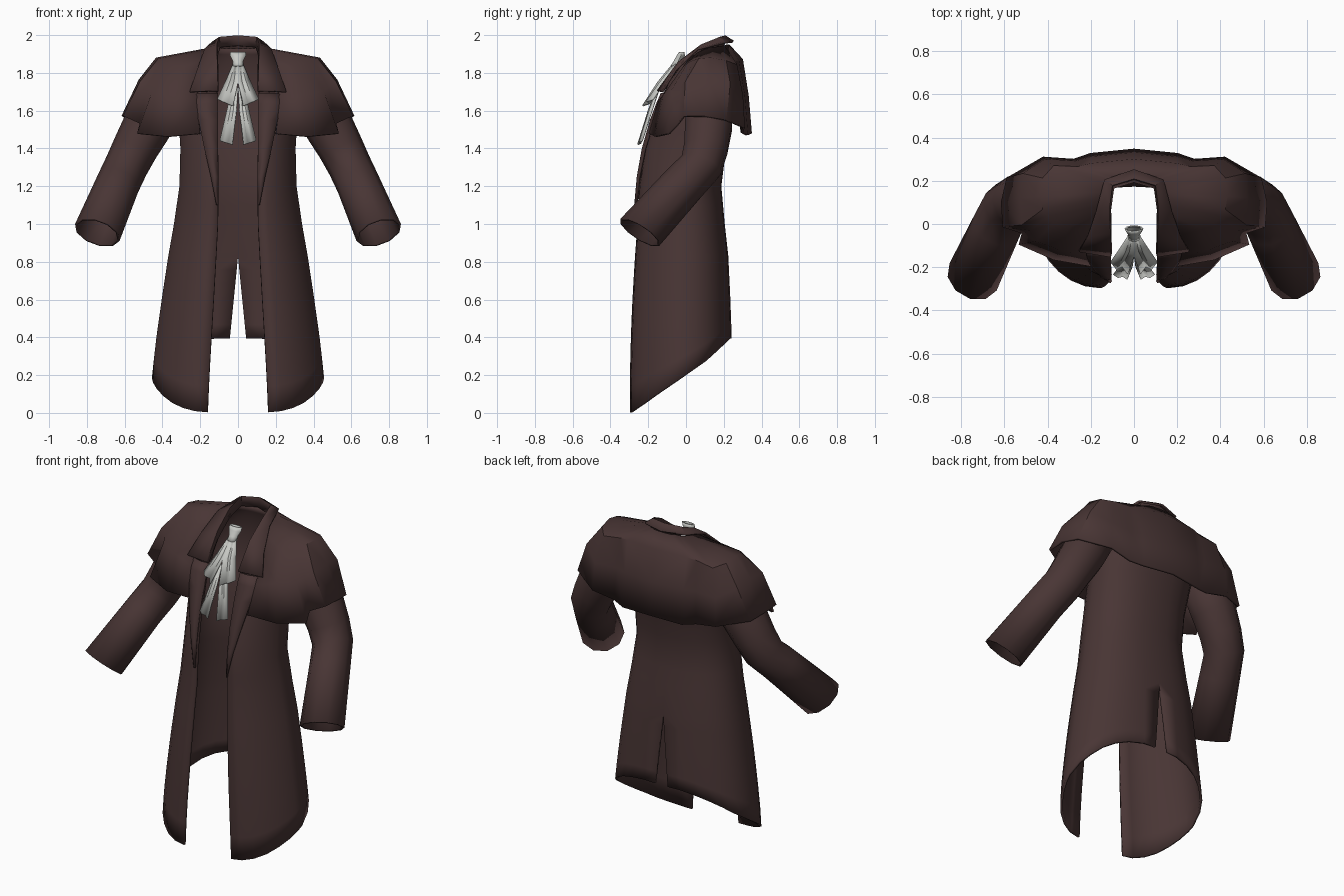
import bpy, bmesh, math
from mathutils import Vector

if "Cube" in bpy.data.objects:
    bpy.data.objects.remove(bpy.data.objects["Cube"])


def material(name, rgb):
    m = bpy.data.materials.new(name)
    m.diffuse_color = (*rgb, 1)
    m.use_nodes = True
    m.node_tree.nodes["Principled BSDF"].inputs["Base Color"].default_value = m.diffuse_color
    return m


COAT = material("dark_brown_cloth", (0.066, 0.036, 0.035))
CRAVAT = material("pale_grey_cloth", (0.57, 0.58, 0.55))


def lerp_table(table, t):
    """Interpolate rows of (key, values...) at key t."""
    if t <= table[0][0]:
        return table[0][1:]
    for a, b in zip(table, table[1:]):
        if t <= b[0]:
            f = (t - a[0]) / (b[0] - a[0])
            return [p + (q - p) * f for p, q in zip(a[1:], b[1:])]
    return table[-1][1:]


def sheet(name, rows, mat, thick=0.012, closed=False, mirror=True, ref=None, angle=40):
    """Cloth sheet from rows of points, mirrored in x and given a thickness."""
    bm = bmesh.new()
    grid = [[bm.verts.new(p) for p in r] for r in rows]
    n = len(rows[0])
    for a, b in zip(grid, grid[1:]):
        for i in range(n if closed else n - 1):
            j = (i + 1) % n
            bm.faces.new((a[i], a[j], b[j], b[i]))
    bm.normal_update()
    if ref is None:
        pts = [Vector(p) for r in rows for p in r]
        ref = sum(pts, Vector()) / len(pts)
    flux = sum(f.normal.dot(f.calc_center_median() - Vector(ref)) * f.calc_area()
               for f in bm.faces)
    if flux < 0:
        bmesh.ops.reverse_faces(bm, faces=bm.faces[:])
    me = bpy.data.meshes.new(name)
    bm.to_mesh(me)
    bm.free()
    me.materials.append(mat)
    ob = bpy.data.objects.new(name, me)
    bpy.context.collection.objects.link(ob)
    if mirror:
        m = ob.modifiers.new("mirror", 'MIRROR')
        m.merge_threshold = 0.002
    s = ob.modifiers.new("thickness", 'SOLIDIFY')
    s.thickness = thick
    s.offset = 0
    bpy.ops.object.select_all(action='DESELECT')
    ob.select_set(True)
    bpy.context.view_layer.objects.active = ob
    bpy.ops.object.shade_smooth_by_angle(angle=math.radians(angle))
    return ob


# Coat body sections: height, front edge x, front y, half width, back y
BODY = [
    (0.00, .160, -.290, .462, .240), (0.20, .152, -.290, .448, .240),
    (0.40, .140, -.285, .425, .235), (0.60, .128, -.277, .397, .228),
    (0.83, .115, -.263, .362, .217), (1.00, .106, -.250, .332, .198),
    (1.20, .104, -.243, .303, .180), (1.40, .106, -.210, .298, .205),
    (1.60, .110, -.155, .310, .250), (1.75, .110, -.085, .290, .250),
    (1.86, .110, -.005, .220, .230), (1.93, .105, .110, .120, .205)]
HEM = [(-.295, 0), (-.22, .05), (-.15, .10), (0, .20), (.10, .27), (.235, .395)]
SPLIT = 0.83
COLS = 14


def body_point(i, z):
    xf, yf, w, yb = lerp_table(BODY, z)
    cy = yf + (yb - yf) * 0.5
    half = COLS // 2
    if i <= half:                                   # front quarter
        a = i / half * math.pi / 2
        return xf + (w - xf) * math.sin(a), cy + (yf - cy) * max(math.cos(a), 0) ** 1.35, z
    a = (i - half) / half * math.pi / 2             # back quarter
    x = w * max(math.cos(a), 0) ** .85
    if i == COLS:
        x = max(0, SPLIT - z) * 0.10                # tail vent
    return x, cy + (yb - cy) * math.sin(a) ** .85, z


body_rows = []
for k in range(7):
    row = []
    for i in range(COLS + 1):
        hem = lerp_table(HEM, body_point(i, 0.2)[1])[0]
        row.append(body_point(i, hem + (SPLIT - hem) * k / 6))
    body_rows.append(row)
for z in (1.0, 1.1, 1.2, 1.3, 1.4, 1.5, 1.6, 1.68, 1.75, 1.81, 1.86, 1.90, 1.93):
    body_rows.append([body_point(i, z) for i in range(COLS + 1)])
sheet("coat_body", body_rows, COAT, 0.014, ref=(0, 0, 1))

# Shoulder cape: columns from front edge round to the back, each neck to hem
CAPE = [
    [(.12, .02, 1.87), (.20, -.04, 1.78), (.22, -.14, 1.65), (.20, -.19, 1.478)],
    [(.13, .06, 1.90), (.30, -.01, 1.83), (.34, -.115, 1.68), (.37, -.16, 1.462)],
    [(.13, .09, 1.915), (.37, .01, 1.845), (.45, -.075, 1.70), (.53, -.09, 1.478)],
    [(.13, .11, 1.92), (.40, .04, 1.86), (.475, -.025, 1.72), (.515, -.04, 1.53)],
    [(.13, .13, 1.925), (.42, .07, 1.87), (.515, .00, 1.75), (.603, -.01, 1.57)],
    [(.13, .15, 1.93), (.43, .13, 1.875), (.52, .12, 1.76), (.61, .10, 1.57)],
    [(.12, .18, 1.935), (.42, .21, 1.86), (.51, .23, 1.74), (.585, .21, 1.55)],
    [(.10, .20, 1.94), (.37, .265, 1.84), (.41, .295, 1.68), (.42, .305, 1.51)],
    [(.08, .21, 1.945), (.26, .26, 1.855), (.27, .285, 1.68), (.28, .295, 1.485)],
    [(.06, .22, 1.945), (.20, .275, 1.865), (.20, .305, 1.68), (.20, .322, 1.47)],
    [(.00, .225, 1.945), (.00, .295, 1.87), (.00, .325, 1.68), (.00, .342, 1.48)]]
sheet("shoulder_cape", CAPE, COAT, 0.014, ref=(0, .05, 1.6))

# Sleeves: centre, axis, radius
SLEEVE = [((.36, .12, 1.72), (.5, 0, -.8), .115), ((.48, .12, 1.52), (.5, 0, -.85), .125),
          ((.545, .105, 1.40), (.45, -.1, -.9), .115), ((.59, .08, 1.31), (.4, -.35, -.8), .11),
          ((.635, -.01, 1.215), (.33, -.62, -.7), .11), ((.745, -.245, .955), (.3, -.52, -.8), .12)]
rings = []
for c, d, r in SLEEVE:
    d = Vector(d).normalized()
    u = d.cross(Vector((0, 1, 0))).normalized()
    v = d.cross(u)
    rings.append([Vector(c) + r * (u * math.cos(t) + v * math.sin(t))
                  for t in (2 * math.pi * k / 10 for k in range(10))])
sheet("sleeves", rings, COAT, 0.012, closed=True, angle=60)

# Folded collar: inner stand, roll line, outer edge
roll = [(.11, -.15, 1.705), (.113, -.04, 1.855), (.115, .08, 1.945), (.10, .18, 1.985), (0, .21, 1.993)]
fall = [(.255, -.125, 1.70), (.215, -.055, 1.815), (.175, .06, 1.925), (.135, .205, 1.96), (0, .25, 1.965)]
stand = [(x * .97, y - .012, z - .05) for x, y, z in roll]
stand[0] = (.108, -.135, 1.70)
sheet("collar", [stand, roll, fall], COAT, 0.012, ref=(0, .05, 1.6))

# Lapels: height and outer x, laid just over the coat front
lapel = []
for z, xo in ((1.10, .112), (1.25, .142), (1.40, .177), (1.55, .208), (1.635, .247), (1.69, .215)):
    yf = lerp_table(BODY, z)[1]
    d = (xo - .108)
    lapel.append([(.106, yf - .014, z), ((.106 + xo) / 2, yf - .022 + d * .06, z),
                  (xo, yf - .018 + d * .16, z)])
sheet("lapels", lapel, COAT, 0.012, ref=(0, .1, 1.4))


def ribbon(name, stations, tilt):
    """Folded ribbon; each station is inner x, outer x, y, inner z, outer z, fold."""
    rows = []
    for x0, x1, y, z0, z1, fold in stations:
        rows.append([(x0 + (x1 - x0) * k / 3,
                      y + (fold if k % 2 else -fold) + tilt * (x1 - x0) * k / 3,
                      z0 + (z1 - z0) * k / 3) for k in range(4)])
    sheet(name, rows, CRAVAT, 0.008, ref=(0, .2, 1.6), angle=25)


# Cravat: knot, upper folds, lower tails
KNOT = [(1.91, -.022, .040, .012), (1.89, -.028, .038, .02), (1.86, -.042, .024, .022),
        (1.835, -.058, .028, .022)]
sheet("cravat_knot", [[(rx * math.cos(t), y + ry * math.sin(t), z)
      for t in (2 * math.pi * k / 10 for k in range(10))] for z, y, rx, ry in KNOT],
      CRAVAT, 0.006, closed=True, mirror=False)
ribbon("cravat_upper_folds", [(0, .024, -.062, 1.85, 1.85, .004), (.0, .062, -.14, 1.75, 1.76, .008),
                              (.028, .108, -.218, 1.625, 1.66, .012)], 0.4)
ribbon("cravat_lower_tails", [(0, .03, -.15, 1.72, 1.72, .003), (.008, .058, -.195, 1.60, 1.60, .004),
                              (.030, .095, -.25, 1.42, 1.44, .005)], 0.2)
